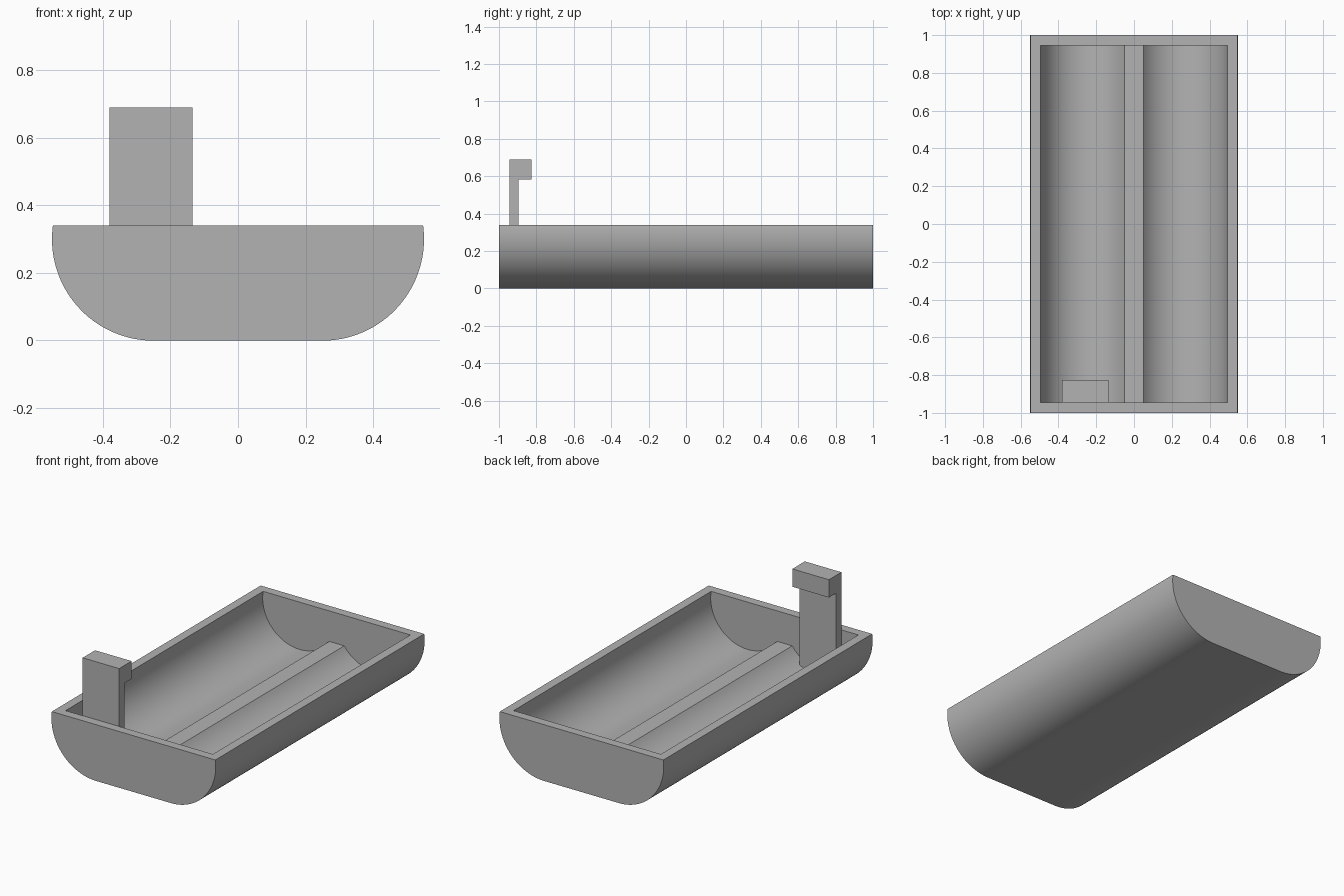
import bpy
import bmesh
from math import asin, acos, pi, radians, sin, cos

if "Cube" in bpy.data.objects:
    bpy.data.objects.remove(bpy.data.objects["Cube"])

grey = bpy.data.materials.new("plain grey")
grey.use_nodes = True
colour = (0.45, 0.45, 0.45, 1)
grey.diffuse_color = colour
grey.node_tree.nodes["Principled BSDF"].inputs["Base Color"].default_value = colour

RIM, CENTRE_X, CENTRE_Z = 0.34, 0.25, 0.30
END, INNER_END = 1.0, 0.946
RIDGE = 0.05


def arc(cx, radius, start, stop, steps):
    """Points (x, z) on a circle at (cx, CENTRE_Z)."""
    angles = [start + (stop - start) * i / steps for i in range(steps + 1)]
    return [(cx + radius * cos(a), CENTRE_Z + radius * sin(a)) for a in angles]


def mirrored(half):
    """Complete a right-hand profile with its mirror image, left to right."""
    return [(-x, z) for x, z in half] + half[::-1]


def finish(bm, name):
    bmesh.ops.recalc_face_normals(bm, faces=bm.faces)
    mesh = bpy.data.meshes.new(name)
    bm.to_mesh(mesh)
    bm.free()
    mesh.materials.append(grey)
    obj = bpy.data.objects.new(name, mesh)
    bpy.context.collection.objects.link(obj)
    return obj


# Trough: flat-bottomed shell with two rounded channels and a central ridge
outer_r, inner_r = 0.301, 0.247
outer = mirrored(arc(CENTRE_X, outer_r, asin((RIM - CENTRE_Z) / outer_r), -pi / 2, 32))
inner = mirrored(arc(CENTRE_X, inner_r, asin((RIM - CENTRE_Z) / inner_r),
                     -acos((RIDGE - CENTRE_X) / inner_r), 44))

bm = bmesh.new()
corners = []
for profile, end in ((outer, END), (inner, INNER_END)):
    front = [bm.verts.new((x, -end, z)) for x, z in profile]
    back = [bm.verts.new((x, end, z)) for x, z in profile]
    for i in range(len(profile) - 1):
        bm.faces.new((front[i], front[i + 1], back[i + 1], back[i]))
    bm.faces.new(front)
    bm.faces.new(back)
    corners.append((front[0], front[-1], back[-1], back[0]))
# Flat rim joining the outside to the channels
for i in range(4):
    j = (i + 1) % 4
    bm.faces.new((corners[0][i], corners[0][j], corners[1][j], corners[1][i]))
trough = finish(bm, "trough")

bpy.ops.object.select_all(action="DESELECT")
trough.select_set(True)
bpy.context.view_layer.objects.active = trough
bpy.ops.object.shade_smooth_by_angle(angle=radians(30))

# Hooked post: upright with an overhanging head, set into the floor
hook = [(-0.945, 0.04), (-0.895, 0.04), (-0.895, 0.582),
        (-0.826, 0.582), (-0.826, 0.69), (-0.945, 0.69)]
bm = bmesh.new()
side = bm.faces.new([bm.verts.new((-0.38, y, z)) for y, z in hook])
extruded = bmesh.ops.extrude_face_region(bm, geom=[side], use_keep_orig=True)
moved = [v for v in extruded["geom"] if isinstance(v, bmesh.types.BMVert)]
bmesh.ops.translate(bm, verts=moved, vec=(0.245, 0, 0))
finish(bm, "hooked_post")
